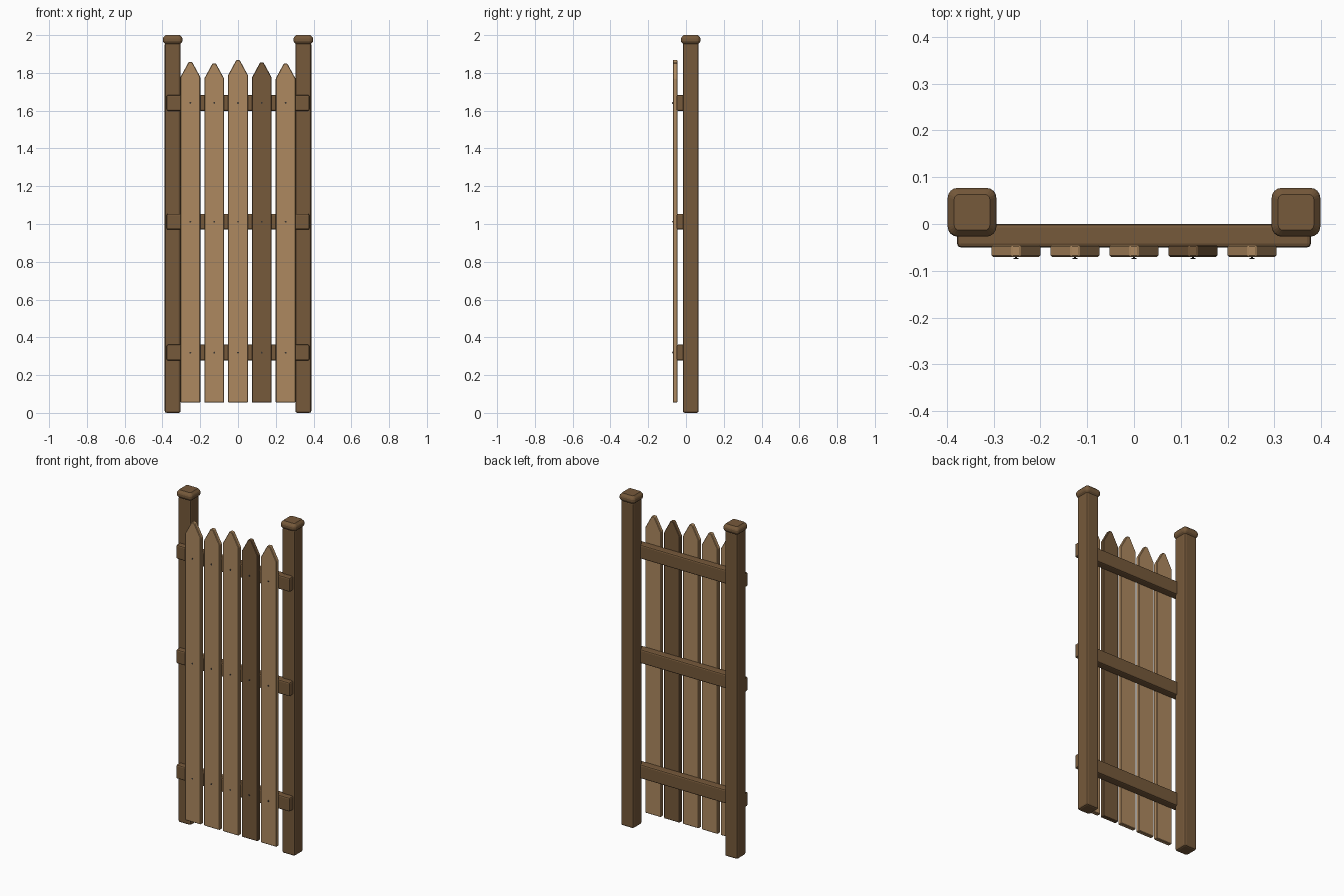
import bpy, bmesh, math
from mathutils import Matrix, Vector

cube = bpy.data.objects.get("Cube")
if cube:
    bpy.data.objects.remove(cube, do_unlink=True)


def material(name, rgb):
    m = bpy.data.materials.new(name)
    m.use_nodes = True
    m.diffuse_color = (*rgb, 1)
    bsdf = m.node_tree.nodes["Principled BSDF"]
    bsdf.inputs["Base Color"].default_value = (*rgb, 1)
    bsdf.inputs["Roughness"].default_value = 0.8
    return m


LIGHT = material("light wood", (0.42, 0.25, 0.115))
DARK = material("dark wood", (0.18, 0.1, 0.043))
IRON = material("dark iron", (0.04, 0.035, 0.03))


def finish(bm, name, mat, bevel=0, segments=1):
    bmesh.ops.recalc_face_normals(bm, faces=bm.faces)
    if bevel:
        bmesh.ops.bevel(bm, geom=list(bm.edges), offset=bevel, segments=segments,
                        profile=0.5, affect='EDGES')
    mesh = bpy.data.meshes.new(name)
    bm.to_mesh(mesh)
    bm.free()
    mesh.materials.append(mat)
    obj = bpy.data.objects.new(name, mesh)
    bpy.context.collection.objects.link(obj)
    return obj


def box(name, low, high, mat, bevel, segments=2):
    low, high = Vector(low), Vector(high)
    bm = bmesh.new()
    bmesh.ops.create_cube(bm, size=1, matrix=Matrix.Translation((low + high) / 2)
                          @ Matrix.Diagonal((*(high - low), 1)))
    return finish(bm, name, mat, bevel, segments)


def rounded_ring(bm, cx, cy, half, radius, z, steps=4):
    ring = []
    for corner in range(4):
        mid = math.radians(45 + 90 * corner)
        ox = math.copysign(half - radius, math.cos(mid))
        oy = math.copysign(half - radius, math.sin(mid))
        for i in range(steps + 1):
            a = math.radians(90 * corner + 90 * i / steps)
            ring.append(bm.verts.new((cx + ox + radius * math.cos(a),
                                      cy + oy + radius * math.sin(a), z)))
    return ring


def post_cap(name, cx, cy):
    # Stacked rounded squares: chamfered underside, straight rim, sloped top
    profile = [(0.038, 0.01, 1.951), (0.049, 0.018, 1.962), (0.052, 0.021, 1.969),
               (0.052, 0.021, 1.981), (0.049, 0.018, 1.988), (0.038, 0.01, 2.0)]
    bm = bmesh.new()
    rings = [rounded_ring(bm, cx, cy, *p) for p in profile]
    for a, b in zip(rings, rings[1:]):
        for i in range(len(a)):
            j = (i + 1) % len(a)
            bm.faces.new((a[i], a[j], b[j], b[i]))
    bm.faces.new(rings[0])
    bm.faces.new(rings[-1])
    return finish(bm, name, DARK)


def picket(name, x, tip, mat):
    half, tip_half, bottom = 0.0525, 0.009, 0.055
    shoulder = tip - 0.08
    outline = [(-half, bottom), (half, bottom), (half, shoulder),
               (tip_half, tip), (-tip_half, tip), (-half, shoulder)]
    bm = bmesh.new()
    face = bm.faces.new([bm.verts.new((x + u, -0.07, z)) for u, z in outline])
    out = bmesh.ops.extrude_face_region(bm, geom=[face])
    bmesh.ops.translate(bm, vec=(0, 0.025, 0),
                        verts=[v for v in out["geom"] if isinstance(v, bmesh.types.BMVert)])
    return finish(bm, name, mat, 0.003)


def nail(name, x, z):
    # Thin head standing just proud of the picket on a narrow shank
    bm = bmesh.new()
    for radius, depth, y in ((0.005, 0.002, -0.0735), (0.002, 0.02, -0.064)):
        bmesh.ops.create_cone(bm, cap_ends=True, segments=8, radius1=radius, radius2=radius,
                              depth=depth, matrix=Matrix.Translation((x, y, z))
                              @ Matrix.Rotation(math.pi / 2, 4, 'X'))
    return finish(bm, name, IRON)


# Posts and caps
for side, sx in (("left", 1), ("right", -1)):
    cx, cy, h = 0.346 * sx, 0.025, 0.042
    box(side + "_post", (cx - h, cy - h, 0), (cx + h, cy + h, 1.96), DARK, 0.01)
    post_cap(side + "_post_cap", cx, cy)

# Cross rails
rail_heights = {"bottom": 0.319, "middle": 1.012, "top": 1.641}
for label, z in rail_heights.items():
    box(label + "_rail", (-0.378, -0.05, z - 0.042), (0.378, 0, z + 0.042), DARK, 0.008)

# Pickets and their nails
for i, tip in enumerate((1.858, 1.85, 1.868, 1.855, 1.85)):
    x = (i - 2) * 0.126
    picket(f"picket_{i + 1}", x, tip, DARK if i == 3 else LIGHT)
    for label, z in rail_heights.items():
        nail(f"{label}_nail_{i + 1}", x, z)
